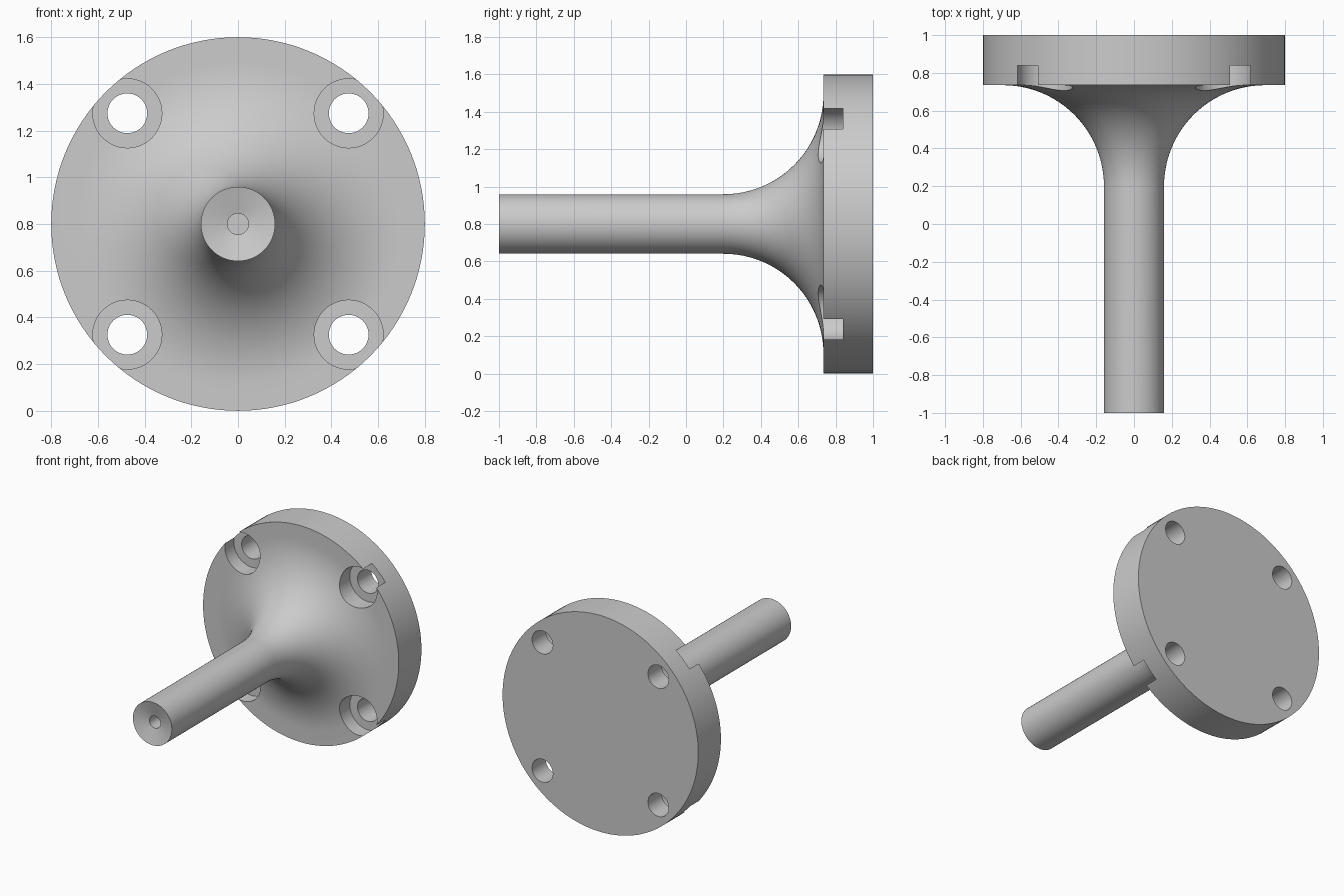
import bpy, bmesh, math

if "Cube" in bpy.data.objects:
    bpy.data.objects.remove(bpy.data.objects["Cube"])

AXIS_Z = 0.8


def lathe(name, profile, cx, cz, steps):
    """Spin (radius, y) points around an axis parallel to y."""
    bm = bmesh.new()
    verts = [bm.verts.new((cx + r, y, cz)) for r, y in profile]
    edges = [bm.edges.new(pair) for pair in zip(verts, verts[1:])]
    bmesh.ops.spin(bm, geom=verts + edges, cent=(cx, 0, cz), axis=(0, 1, 0),
                   angle=math.tau, steps=steps, use_merge=True)
    bmesh.ops.remove_doubles(bm, verts=bm.verts, dist=1e-5)
    bmesh.ops.recalc_face_normals(bm, faces=bm.faces)
    mesh = bpy.data.meshes.new(name)
    bm.to_mesh(mesh)
    bm.free()
    obj = bpy.data.objects.new(name, mesh)
    bpy.context.collection.objects.link(obj)
    return obj


# Shaft with dished end and centre hole, flared into the round flange
FILLET = 0.535
profile = [(0, -0.87), (0.045, -0.87), (0.045, -0.97), (0.159, -1.0)]
for i in range(25):
    a = math.radians(90 * i / 24)
    profile.append((0.159 + FILLET * (1 - math.cos(a)),
                    0.2 + FILLET * math.sin(a)))
profile += [(0.8, 0.735), (0.8, 1.0), (0, 1.0)]
flanged_shaft = lathe("flanged_shaft", profile, 0, AXIS_Z, 128)

# Four counterbored bolt holes, the counterbores breaking through the rim
hole = [(0, 0.4), (0.148, 0.4), (0.148, 0.84), (0.085, 0.84),
        (0.085, 1.1), (0, 1.1)]
bpy.context.view_layer.objects.active = flanged_shaft
cutters = []
for sx in (-1, 1):
    for sz in (-1, 1):
        cutter = lathe("bolt_hole_cutter", hole,
                       sx * 0.474, AXIS_Z + sz * 0.474, 48)
        cutter.hide_render = True
        cutters.append(cutter)
        mod = flanged_shaft.modifiers.new("bolt_hole", 'BOOLEAN')
        mod.operation = 'DIFFERENCE'
        mod.solver = 'EXACT'
        mod.object = cutter
        bpy.ops.object.modifier_apply(modifier=mod.name)
for cutter in cutters:
    bpy.data.objects.remove(cutter)

# Smooth round surfaces, sharp edges kept
bpy.ops.object.select_all(action='DESELECT')
flanged_shaft.select_set(True)
bpy.ops.object.shade_smooth_by_angle(angle=math.radians(12))
